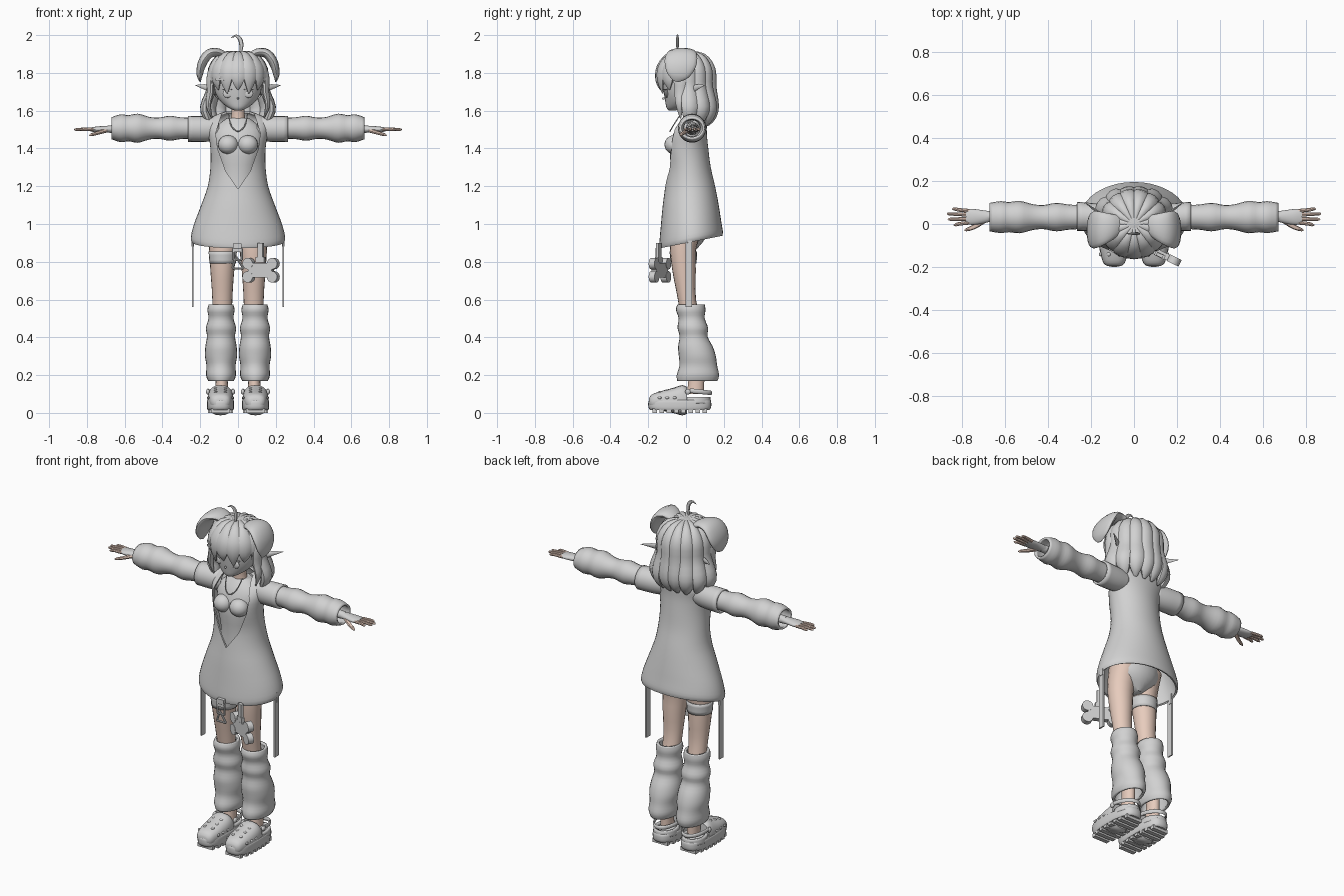
import bpy, bmesh, math
from mathutils import Vector, Matrix

if "Cube" in bpy.data.objects:
    bpy.data.objects.remove(bpy.data.objects["Cube"])


def material(name, rgb):
    m = bpy.data.materials.new(name)
    m.use_nodes = True
    m.diffuse_color = (*rgb, 1)
    m.node_tree.nodes["Principled BSDF"].inputs["Base Color"].default_value = (*rgb, 1)
    return m


GREY = material("soft grey", (0.64, 0.64, 0.64))
SKIN = material("warm skin", (0.85, 0.64, 0.54))
X, Y, Z = Vector((1, 0, 0)), Vector((0, 1, 0)), Vector((0, 0, 1))
made = []


def finish(name, bm, mat=GREY):
    bmesh.ops.recalc_face_normals(bm, faces=bm.faces)
    me = bpy.data.meshes.new(name)
    bm.to_mesh(me)
    bm.free()
    me.materials.append(mat)
    ob = bpy.data.objects.new(name, me)
    bpy.context.collection.objects.link(ob)
    made.append(ob)
    return ob


def smooth_path(pts, steps):
    # Catmull-Rom through points (x, y, z, half size a, half size b)
    out = []
    for i in range(len(pts) - 1):
        p0, p1, p2, p3 = (pts[max(0, min(len(pts) - 1, i + k))] for k in (-1, 0, 1, 2))
        for s in range(steps):
            t = s / steps
            out.append([0.5 * (2 * b + (c - a) * t + (2 * a - 5 * b + 4 * c - d) * t * t
                        + (3 * b - a - 3 * c + d) * t ** 3) for a, b, c, d in zip(p0, p1, p2, p3)])
    return out + [list(pts[-1])]


def sweep(name, pts, mat=GREY, ref=Y, axis=None, side=1, n=20, steps=3, shell=0, power=2):
    # loft of ellipses; a runs across ref, b runs along it
    path = smooth_path([(p[0] * side, *p[1:]) for p in pts], steps)
    bm, rings = bmesh.new(), []
    for i, p in enumerate(path):
        t = axis or (Vector(path[min(i + 1, len(path) - 1)][:3]) - Vector(path[max(i - 1, 0)][:3])).normalized()
        u = t.cross(ref).normalized()
        v = u.cross(t)
        ring = []
        for k in range(n):
            w = 2 * math.pi * k / n
            c, s = (math.copysign(abs(q) ** (2 / power), q) for q in (math.cos(w), math.sin(w)))
            ring.append(bm.verts.new(Vector(p[:3]) + u * c * max(p[3], .001) + v * s * max(p[4], .001)))
        rings.append(ring)
    for r, q in zip(rings, rings[1:]):
        for k in range(n):
            bm.faces.new((r[k], r[(k + 1) % n], q[(k + 1) % n], q[k]))
    if not shell:
        bm.faces.new(rings[0])
        bm.faces.new(rings[-1])
    ob = finish(name, bm, mat)
    if shell:
        mod = ob.modifiers.new("thickness", "SOLIDIFY")
        mod.thickness = shell
    return ob


def box(name, pos, size, turn=0, mat=GREY):
    bm = bmesh.new()
    bmesh.ops.create_cube(bm, size=1, matrix=Matrix.Translation(pos) @ Matrix.Rotation(turn, 4, "Z")
                          @ Matrix.Diagonal((*size, 1)))
    return finish(name, bm, mat)


def ball(name, pos, size, mat=GREY):
    bm = bmesh.new()
    bmesh.ops.create_uvsphere(bm, u_segments=20, v_segments=12, radius=1,
                              matrix=Matrix.Translation(pos) @ Matrix.Diagonal((*size, 1)))
    return finish(name, bm, mat)


# Sweater dress with a lower hem at the front and an open neckline
dress = sweep("sweater_dress", [
    (0, .027, .905, .243, .165), (0, .027, .93, .25, .168), (0, .026, 1, .233, .16), (0, .025, 1.1, .195, .148),
    (0, .022, 1.2, .16, .132), (0, .015, 1.3, .146, .116), (0, .002, 1.4, .146, .116), (0, .005, 1.48, .158, .105),
    (0, .03, 1.54, .165, .08), (0, .04, 1.575, .12, .06), (0, .042, 1.595, .07, .05)],
    axis=Z, n=40, shell=.01)
for v in dress.data.vertices:
    v.co.z += .2 * (v.co.y - .03) * max(0, min(1, (1.1 - v.co.z) / .18))
half = [(.065, 1.28), (.108, 1.4), (.118, 1.48), (.1, 1.54), (.07, 1.63)]
outline = [(0, 1.185)] + half + [(-x, z) for x, z in reversed(half)]
bm = bmesh.new()
face = bm.faces.new([bm.verts.new((x, -.3, z)) for x, z in outline])
ext = bmesh.ops.extrude_face_region(bm, geom=[face])
bmesh.ops.translate(bm, vec=(0, .32, 0), verts=[g for g in ext["geom"] if isinstance(g, bmesh.types.BMVert)])
cutter = finish("neckline_cutter", bm)
cutter.hide_render = True
cut = dress.modifiers.new("neckline", "BOOLEAN")
cut.operation, cut.object, cut.solver = "DIFFERENCE", cutter, "EXACT"
bpy.context.view_layer.update()
bpy.context.view_layer.objects.active = dress
for m in list(dress.modifiers):
    bpy.ops.object.modifier_apply(modifier=m.name)
made.remove(cutter)
bpy.data.objects.remove(cutter)

# Inner body, neck and head
sweep("under_top", [(0, .0, .86, .03, .05), (0, .015, .93, .12, .09), (0, .015, 1.02, .14, .1), (0, .005, 1.15, .11, .085),
                    (0, .005, 1.27, .1, .083), (0, .0, 1.4, .125, .085), (0, .012, 1.5, .125, .07),
                    (0, .03, 1.56, .06, .045)], axis=Z)
sweep("neck", [(0, .025, 1.52, .05, .045), (0, .02, 1.57, .036, .036), (0, .01, 1.66, .036, .036)], SKIN, axis=Z)
sweep("head", [(0, -.075, 1.6, .015, .015), (0, -.055, 1.615, .05, .048), (0, -.025, 1.65, .093, .085),
               (0, -.005, 1.7, .122, .113), (0, 0, 1.78, .128, .125), (0, 0, 1.85, .1, .1), (0, 0, 1.89, .03, .03)],
      axis=Z, n=28)
ball("nose", (0, -.118, 1.665), (.005, .008, .006))
sweep("necklace", [(-.05, -.03, 1.58, .003, .003), (-.036, -.068, 1.52, .003, .003), (0, -.085, 1.49, .003, .003),
                   (.036, -.068, 1.52, .003, .003), (.05, -.03, 1.58, .003, .003)], n=6)

# Hair cap, cut open in front of the face
bm = bmesh.new()
bmesh.ops.create_uvsphere(bm, u_segments=32, v_segments=20, radius=1,
                          matrix=Matrix.Translation((0, .005, 1.765)) @ Matrix.Diagonal((.15, .142, .15, 1)))
bmesh.ops.delete(bm, geom=[v for v in bm.verts if (v.co.y < -.03 and v.co.z < 1.79) or v.co.z < 1.65], context="VERTS")
finish("hair_cap", bm)


def lock(name, deg, profile, width):
    # one tapered strand; profile holds distance from the crown axis, height, thickness, width share
    w = math.radians(deg)
    sweep(name, [(r * math.sin(w), -r * math.cos(w), z, a, b * width) for r, z, a, b in profile],
          ref=Vector((math.cos(w), math.sin(w), 0)), n=10)


for i, deg in enumerate(range(-75, 76, 25)):
    tip = 1.69 + (.02 if i % 2 else 0)
    lock("bangs", deg, [(.01, 1.9, .012, .3), (.085, 1.893, .018, .6), (.138, 1.83, .018, 1), (.148, 1.76, .014, .8),
                        (.135, tip, .003, .06)], .042)
for deg in (-78, 78):
    lock("face_lock", deg, [(.08, 1.89, .015, .6), (.145, 1.8, .02, 1), (.15, 1.7, .018, .9), (.16, 1.63, .014, .6),
                            (.14, 1.56, .003, .1)], .035)
for deg in range(96, 265, 24):
    out = .03 * abs(math.sin(math.radians(deg)))
    lock("back_hair", deg, [(.01, 1.9, .015, .3), (.09, 1.885, .02, .6), (.137, 1.82, .022, .9), (.14, 1.72, .025, 1),
                            (.145 + out, 1.62, .027, 1.05), (.13 + out, 1.56, .022, .75), (.11 + out, 1.52, .004, .2)], .042)
sweep("hair_curl", [(.012, -.045, 1.9, .006, .004), (.018, -.045, 1.945, .011, .007), (.01, -.045, 1.98, .011, .007),
                    (-.012, -.045, 1.996, .007, .005), (-.037, -.045, 1.985, .001, .001)], n=8)
for z in (1.765, 1.79):
    box("hair_clip", (-.095, -.127, z), (.05, .012, .011), -.6)

# Sole outline shared by both shoes
SOLE_Y, SOLE_L, SOLE_W, SHOE_X = -.033, .166, .072, .0925

for s in (1, -1):
    # Face details, drooping ears and pointed ears
    ball("eye", (s * .055, -.103, 1.69), (.026, .008, .022))
    box("eyelid", (s * .057, -.109, 1.713), (.05, .009, .006), s * .4)
    sweep("floppy_ear", [(.06, .0, 1.885, .018, .04), (.105, -.01, 1.908, .022, .06), (.155, -.02, 1.9, .025, .08),
                         (.19, -.03, 1.85, .024, .085), (.203, -.045, 1.79, .016, .06), (.2, -.055, 1.755, .003, .015)], side=s)
    sweep("pointed_ear", [(.11, .02, 1.7, .02, .012), (.16, .05, 1.722, .018, .008), (.228, .1, 1.735, .001, .001)],
          ref=Y, side=s, n=8)
    ball("chest", (s * .052, -.062, 1.42), (.054, .052, .05))

    # Sleeves, gloves and fingers
    sweep("shoulder_cuff", [(.1, .03, 1.505, .055, .06), (.17, .032, 1.503, .063, .068), (.265, .035, 1.503, .068, .068)],
          ref=Z, axis=X, side=s, shell=.012)
    sleeve = [(.2, .054, .055), (.3, .058, .057), (.36, .066, .066), (.42, .056, .056), (.47, .06, .06),
              (.53, .075, .077), (.58, .07, .069), (.62, .074, .074), (.67, .066, .058)]
    sweep("sleeve", [(x, .032, 1.507, a, b) for x, a, b in sleeve], ref=Z, axis=X, side=s, shell=.012)
    sweep("forearm", [(.2, .033, 1.505, .035, .035), (.6, .035, 1.503, .026, .024), (.68, .035, 1.502, .022, .02)],
          ref=Z, axis=X, side=s)
    sweep("glove", [(.66, .035, 1.502, .023, .02), (.71, .033, 1.502, .032, .017), (.75, .033, 1.501, .037, .015),
                    (.78, .034, 1.5, .034, .01)], ref=Z, axis=X, side=s)
    for y, tip, dy in ((.061, .845, .009), (.043, .868, .004), (.024, .865, -.002), (.006, .838, -.01)):
        sweep("finger", [(.765, y, 1.5, .009, .009), (.81, y + dy * .5, 1.502, .0085, .0085), (tip - .01, y + dy, 1.5, .007, .007),
                         (tip, y + dy, 1.499, .002, .002)], SKIN, ref=Z, side=s, n=8)
    sweep("thumb", [(.7, .015, 1.495, .014, .012), (.74, -.012, 1.483, .011, .01), (.775, -.026, 1.473, .008, .008),
                    (.787, -.03, 1.469, .002, .002)], SKIN, ref=Z, side=s, n=8)

    # Legs and slouchy leg warmers
    sweep("leg", [(.075, .01, 1.0, .08, .09), (.08, -.015, .88, .074, .07), (.083, -.01, .75, .063, .062),
                  (.083, .005, .6, .053, .048), (.085, .04, .4, .05, .052), (.086, .055, .22, .033, .042),
                  (.086, .05, .1, .033, .045)], SKIN, axis=Z, side=s)
    warmer = [(.575, .027, .064, .072), (.545, .025, .072, .078), (.5, .03, .066, .069), (.45, .036, .08, .081),
              (.405, .04, .074, .074), (.35, .05, .083, .092), (.3, .06, .085, .098), (.25, .065, .077, .1),
              (.2, .063, .079, .112), (.168, .06, .068, .106)]
    sweep("leg_warmer", [(.09, y, z, a, b) for z, y, a, b in warmer], axis=Z, side=s, n=24, shell=.014)

    # Clogs: sole, tread bars, toe cover, heel wall and strap
    sweep("sole", [(SHOE_X, SOLE_Y, z, SOLE_W * k, SOLE_L * k) for z, k in ((.016, .95), (.03, 1), (.06, 1), (.068, .95))],
          axis=Z, side=s, n=32, power=2.7)
    for i in range(8):
        y = SOLE_Y + (i - 3.5) * .038
        w = SOLE_W * (1 - abs((y - SOLE_Y) / SOLE_L) ** 2.7) ** (1 / 2.7)
        box("tread", (s * SHOE_X, y, .011), (w * 1.85, .024, .022))
    sweep("toe_cover", [(SHOE_X, -.196, .058, .03, .018), (SHOE_X, -.18, .06, .05, .038), (SHOE_X, -.13, .064, .064, .052),
                        (SHOE_X, -.07, .066, .069, .066), (SHOE_X, -.02, .067, .068, .08), (SHOE_X, .005, .066, .064, .07)],
          ref=Z, axis=Y, side=s, power=2.5)
    sweep("heel_wall", [(SHOE_X, .05, .05, .068, .083), (SHOE_X, .05, .085, .065, .079)], axis=Z, side=s, shell=.014)
    strap = [(SHOE_X + .067 * math.cos(w), .02 + .112 * math.sin(w), .118 - .012 * math.sin(w), .006, .012)
             for w in (math.pi * k / 8 for k in range(9))]
    sweep("heel_strap", strap, ref=Z, side=s, n=8)
    for e in (1, -1):
        ball("strap_rivet", (s * SHOE_X + e * .067, .01, .112), (.01, .015, .015))
        for y in (-.14, -.1, -.06):
            ball("vent_rim", (s * SHOE_X + e * (.065 + .03 * (y + .1)), y, .08), (.006, .01, .007))
            ball("top_vent_rim", (s * SHOE_X + e * .025, y, .119 + .25 * (y + .1)), (.009, .01, .006))

    # Hanging ribbons at the sides of the hem
    box("ribbon", (s * .24, .015, .73), (.008, .036, .34))
    box("ribbon_clasp", (s * .24, .022, .91), (.014, .022, .06))

# Thigh strap on the right leg
sweep("thigh_strap", [(-.081, -.013, .79, .07, .069), (-.081, -.014, .855, .075, .073)], axis=Z, shell=.006)

# Bone charm with strap, clip and buckle hanging at the front hem
TURN, BONE = -.45, Vector((.122, -.138, .755))
spin = Matrix.Translation(BONE) @ Matrix.Rotation(TURN, 4, "Z")
bm = bmesh.new()
bmesh.ops.create_cube(bm, size=1, matrix=spin @ Matrix.Diagonal((.14, .03, .075, 1)))
for ex in (1, -1):
    for ez in (1, -1):
        at = spin @ Matrix.Translation((ex * .072, 0, ez * .035)) @ Matrix.Rotation(math.pi / 2, 4, "X")
        bmesh.ops.create_cone(bm, cap_ends=True, segments=20, radius1=.03, radius2=.03, depth=.034, matrix=at)
finish("bone_charm", bm)
box("charm_strap", (.12, -.145, .86), (.032, .016, .08), TURN)
box("charm_loop", (.12, -.145, .81), (.05, .02, .03), TURN)
box("clip_strap", (-.005, -.15, .875), (.045, .02, .045))


def frame(name, corners):
    for (x1, z1), (x2, z2) in zip(corners, corners[1:] + corners[:1]):
        sweep(name, [(x1, -.155, z1, .006, .006), (x2, -.155, z2, .006, .006)], n=8, steps=1)


frame("clip_ring", [(-.025, .87), (.02, .87), (.02, .81), (-.025, .81)])
frame("buckle", [(-.01, .825), (.03, .765), (-.03, .765)])

# Smooth shading with sharp edges kept
bpy.ops.object.select_all(action="DESELECT")
for ob in made:
    ob.select_set(True)
bpy.context.view_layer.objects.active = dress
bpy.ops.object.shade_smooth_by_angle(angle=math.radians(42))
